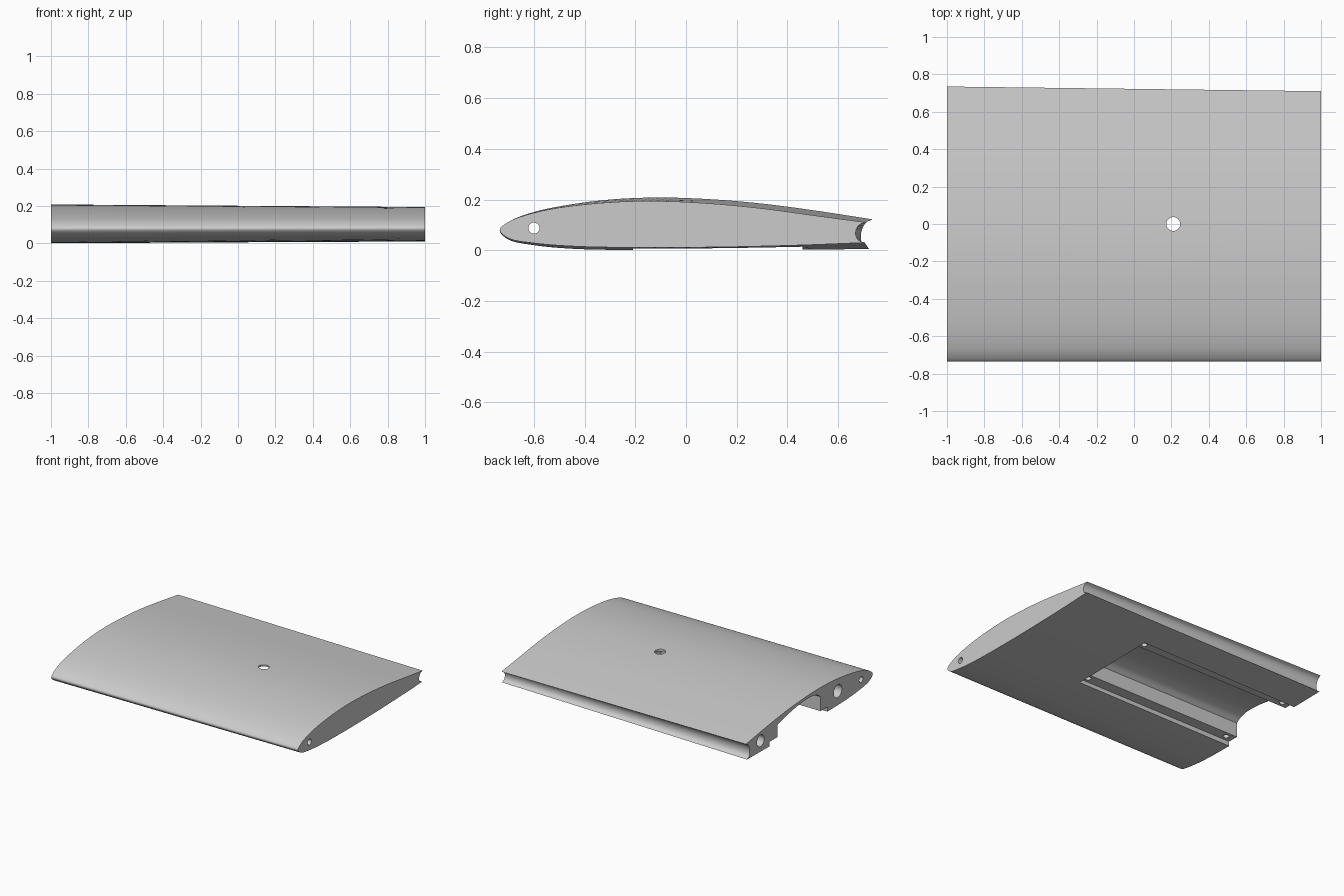
import bpy, bmesh, math
from mathutils import Vector, Matrix

cube = bpy.data.objects.get("Cube")
if cube:
    bpy.data.objects.remove(cube, do_unlink=True)

grey = bpy.data.materials.new("plain_grey")
grey.use_nodes = True
colour = (0.6, 0.6, 0.6, 1)
grey.diffuse_color = colour
grey.node_tree.nodes["Principled BSDF"].inputs["Base Color"].default_value = colour


def spline(points, steps=6):
    """Smooth curve through the given points."""
    p = [Vector(q) for q in points]
    p = [2 * p[0] - p[1]] + p + [2 * p[-1] - p[-2]]
    out = []
    for i in range(1, len(p) - 2):
        a, b, c, d = p[i - 1:i + 3]
        # Non-uniform tangents keep the tight nose round
        l0, l1, l2 = (max((v - u).length, 1e-4) ** 0.5 for u, v in ((a, b), (b, c), (c, d)))
        m1 = l1 * ((b - a) / l0 - (c - a) / (l0 + l1) + (c - b) / l1)
        m2 = l1 * ((c - b) / l1 - (d - b) / (l1 + l2) + (d - c) / l2)
        for k in range(steps):
            t = k / steps
            out.append((2 * t**3 - 3 * t**2 + 1) * b + (t**3 - 2 * t**2 + t) * m1
                       + (3 * t**2 - 2 * t**3) * c + (t**3 - t**2) * m2)
    return out + [p[-2]]


def loft(name, sections):
    """Solid between two matching (x, outline in y-z) sections."""
    bm = bmesh.new()
    rings = [[bm.verts.new((x, q[0], q[1])) for q in outline] for x, outline in sections]
    a, b = rings
    n = len(a)
    for i in range(n):
        j = (i + 1) % n
        bm.faces.new((a[i], a[j], b[j], b[i]))
    bm.faces.new(a)
    bm.faces.new(b)
    bmesh.ops.recalc_face_normals(bm, faces=bm.faces)
    return to_object(name, bm)


def to_object(name, bm):
    mesh = bpy.data.meshes.new(name)
    bm.to_mesh(mesh)
    bm.free()
    mesh.materials.append(grey)
    obj = bpy.data.objects.new(name, mesh)
    bpy.context.collection.objects.link(obj)
    return obj


def bore(name, start, end, radius):
    """Cylinder cutter between two points."""
    s, e = Vector(start), Vector(end)
    turn = (e - s).to_track_quat("Z", "Y").to_matrix().to_4x4()
    bm = bmesh.new()
    bmesh.ops.create_cone(bm, cap_ends=True, segments=32, radius1=radius, radius2=radius,
                          depth=(e - s).length, matrix=Matrix.Translation((s + e) / 2) @ turn)
    return to_object(name, bm)


def wing_outline(contour):
    """Rounded contour closed by a concave hinge groove at the trailing edge."""
    pts = spline(contour)
    top, bottom = pts[0], pts[-1]
    for i in range(1, 14):
        t = i / 14
        q = bottom.lerp(top, t)
        q.x -= 0.038 * math.sqrt(1 - (2 * t - 1) ** 2)
        pts.append(q)
    return pts


# Wing panel: root section at -x, slightly thinner section at +x
root = [(.735, .122), (.5, .158), (.3, .184), (.1, .201), (-.1, .208), (-.3, .2),
        (-.5, .173), (-.62, .145), (-.7, .112), (-.735, .078), (-.7, .042),
        (-.6, .02), (-.45, .006), (-.25, .001), (.1, 0), (.45, .002), (.722, .005)]
tip = [(.71, .11), (.5, .138), (.3, .165), (.1, .184), (-.12, .194), (-.3, .189),
       (-.5, .168), (-.62, .142), (-.7, .112), (-.735, .08), (-.7, .047),
       (-.6, .028), (-.45, .016), (-.25, .011), (.1, .012), (.45, .02), (.705, .03)]
wing = loft("wing_panel", [(-1, wing_outline(root)), (1, wing_outline(tip))])

# Underside bay: shallow hatch recess, then a deep arched pocket
ledge = 0.035
recess = [(-.21, -.1), (.46, -.1), (.46, ledge), (-.21, ledge)]
arch = spline([(-.13, .14), (-.09, .167), (-.02, .183), (.08, .18),
               (.17, .169), (.27, .15), (.37, .125)], 4)
pocket = [(.37, -.05), (-.13, -.05)] + arch
cutters = [loft("hatch_recess_cutter", [(-1.1, recess), (.295, recess)]),
           loft("arched_pocket_cutter", [(-1.1, pocket), (.292, pocket)])]

# Vertical cable hole, long pin hole and two blind spar sockets
cutters += [bore("cable_hole_cutter", (.21, 0, -.2), (.21, 0, .4), .037),
            bore("pin_hole_cutter", (-1.2, -.6, .087), (1.2, -.6, .087), .022),
            bore("front_spar_cutter", (-1.2, -.33, .105), (.3, -.33, .105), .047),
            bore("rear_spar_cutter", (-1.2, .565, .083), (.3, .565, .083), .042)]

# Hatch screw holes in the corners of the ledge
for x in (-.94, .255):
    for y in (-.17, .41):
        cutters.append(bore("screw_hole_cutter", (x, y, -.05), (x, y, .1), .02))

bpy.ops.object.select_all(action="DESELECT")
bpy.context.view_layer.objects.active = wing
wing.select_set(True)
for cutter in cutters:
    cutter.hide_render = True
    mod = wing.modifiers.new("cut", "BOOLEAN")
    mod.operation = "DIFFERENCE"
    mod.solver = "EXACT"
    mod.object = cutter
    bpy.ops.object.modifier_apply(modifier=mod.name)
for cutter in cutters:
    bpy.data.objects.remove(cutter, do_unlink=True)

bpy.ops.object.shade_smooth_by_angle(angle=math.radians(30))
